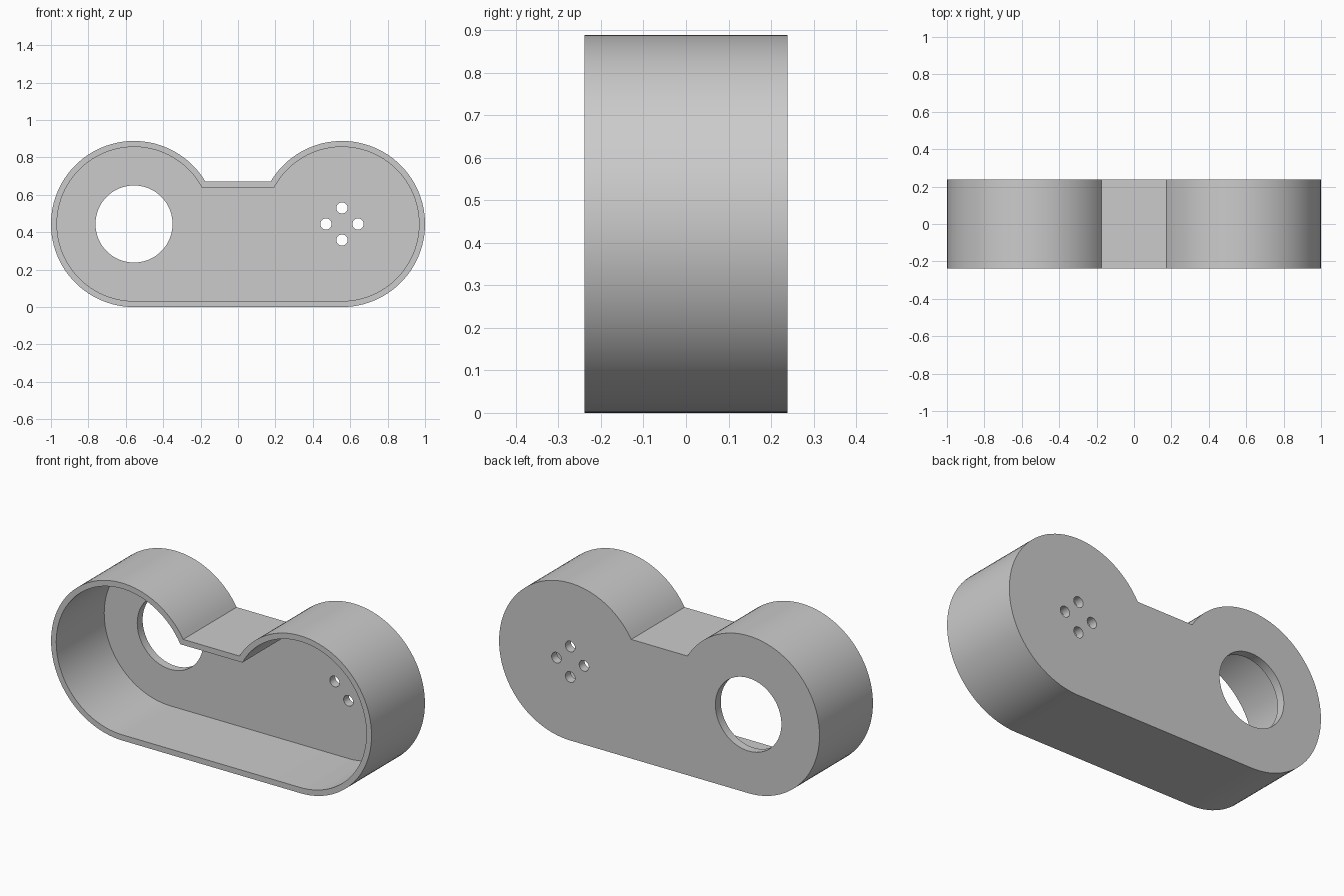
import bpy, bmesh, math

if "Cube" in bpy.data.objects:
    bpy.data.objects.remove(bpy.data.objects["Cube"], do_unlink=True)

RADIUS, CENTRE_X, CENTRE_Z = 0.444, 0.556, 0.444
BRIDGE_Z, WALL, PLATE = 0.672, 0.032, 0.048
FRONT, BACK = -0.238, 0.238
STEPS = 64


def outline(inset):
    """Two round lobes joined by a low bridge, as (x, z) points."""
    r = RADIUS - inset
    start = -math.pi / 2
    end = math.pi - math.asin((BRIDGE_Z - inset - CENTRE_Z) / r)
    angles = [start + (end - start) * i / STEPS for i in range(STEPS + 1)]
    right = [(CENTRE_X + r * math.cos(a), CENTRE_Z + r * math.sin(a)) for a in angles]
    return right + [(-x, z) for x, z in reversed(right)]


def circle(x, z, r, count):
    angles = [2 * math.pi * i / count for i in range(count)]
    return [(x + r * math.cos(a), z + r * math.sin(a)) for a in angles]


bm = bmesh.new()


def ring(points, y):
    verts = [bm.verts.new((x, y, z)) for x, z in points]
    for a, b in zip(verts, verts[1:] + verts[:1]):
        bm.edges.new((a, b))
    return verts


def bridge(a, b):
    for i in range(len(a)):
        j = (i + 1) % len(a)
        bm.faces.new((a[i], a[j], b[j], b[i]))


def fill(rings, direction):
    edges = [bm.edges.get((r[i - 1], r[i])) for r in rings for i in range(len(r))]
    bmesh.ops.triangle_fill(bm, edges=edges, use_beauty=True, normal=(0, direction, 0))


# Hollow shell: outer wall, front rim, inner wall
outer_back = ring(outline(0), BACK)
outer_front = ring(outline(0), FRONT)
inner_front = ring(outline(WALL), FRONT)
inner_back = ring(outline(WALL), BACK - PLATE)
bridge(outer_back, outer_front)
bridge(outer_front, inner_front)
bridge(inner_front, inner_back)

# Holes through the back plate: one large, four small in a cross
holes = [circle(-CENTRE_X, CENTRE_Z, 0.206, 80)]
for dx, dz in ((1, 0), (0, 1), (-1, 0), (0, -1)):
    holes.append(circle(CENTRE_X + 0.086 * dx, CENTRE_Z + 0.086 * dz, 0.03, 32))
back_rings = [ring(h, BACK) for h in holes]
inner_rings = [ring(h, BACK - PLATE) for h in holes]
for a, b in zip(back_rings, inner_rings):
    bridge(a, b)
fill([outer_back] + back_rings, 1)
fill([inner_back] + inner_rings, -1)
bmesh.ops.recalc_face_normals(bm, faces=bm.faces)

mesh = bpy.data.meshes.new("housing")
bm.to_mesh(mesh)
bm.free()
housing = bpy.data.objects.new("housing", mesh)
bpy.context.collection.objects.link(housing)

# Plain grey material
grey = bpy.data.materials.new("light_grey")
grey.use_nodes = True
colour = (0.6, 0.6, 0.6, 1)
grey.diffuse_color = colour
grey.node_tree.nodes["Principled BSDF"].inputs["Base Color"].default_value = colour
mesh.materials.append(grey)

# Smooth curves with crisp rims
bpy.ops.object.select_all(action="DESELECT")
housing.select_set(True)
bpy.context.view_layer.objects.active = housing
bpy.ops.object.shade_smooth_by_angle(angle=math.radians(30))
